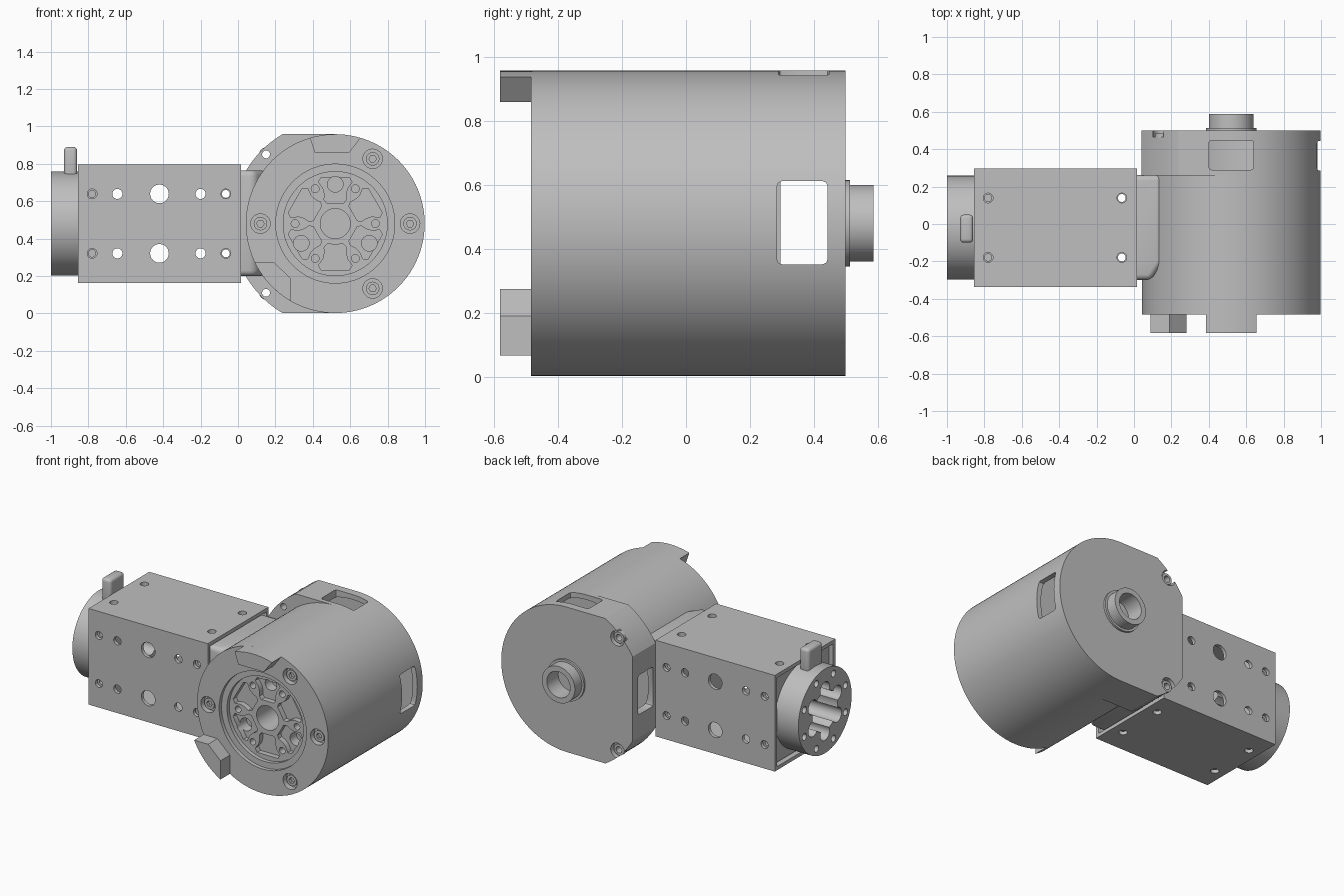
import bpy, bmesh, math
from mathutils import Matrix, Vector

if "Cube" in bpy.data.objects:
    bpy.data.objects.remove(bpy.data.objects["Cube"], do_unlink=True)

grey = bpy.data.materials.new("machined_grey")
grey.use_nodes = True
COLOUR = (0.52, 0.52, 0.52, 1)
grey.diffuse_color = COLOUR
grey.node_tree.nodes["Principled BSDF"].inputs["Base Color"].default_value = COLOUR

CX, CZ = 0.52, 0.48       # motor axis
TY = -0.02                # tube axis
R = 0.478                 # motor radius
FRONT, BACK = -0.485, 0.5
parts = []


def finish(bm, name):
    bmesh.ops.recalc_face_normals(bm, faces=bm.faces)
    me = bpy.data.meshes.new(name)
    bm.to_mesh(me)
    bm.free()
    me.materials.append(grey)
    ob = bpy.data.objects.new(name, me)
    bpy.context.scene.collection.objects.link(ob)
    return ob


def prism(name, points, start, end, axis="y"):
    """Extrude a 2D outline along an axis (y: points are x,z; z: x,y; x: y,z)."""
    place = {"x": lambda a, b, t: (t, a, b),
             "y": lambda a, b, t: (a, t, b),
             "z": lambda a, b, t: (a, b, t)}[axis]
    bm = bmesh.new()
    face = bm.faces.new([bm.verts.new(place(a, b, start)) for a, b in points])
    new = bmesh.ops.extrude_face_region(bm, geom=[face])["geom"]
    shift = Vector(place(0, 0, end - start))
    bmesh.ops.translate(bm, vec=shift, verts=[v for v in new if isinstance(v, bmesh.types.BMVert)])
    return finish(bm, name)


def polar(a, b, r, deg):
    return a + r * math.cos(math.radians(deg)), b + r * math.sin(math.radians(deg))


def cyl(name, a, b, r, start, end, axis="y", seg=24):
    return prism(name, [polar(a, b, r, 360 * i / seg) for i in range(seg)], start, end, axis)


def box(name, x, y, z):
    return prism(name, [(x[0], y[0]), (x[1], y[0]), (x[1], y[1]), (x[0], y[1])], z[0], z[1], "z")


def apply(ob, mod):
    with bpy.context.temp_override(object=ob, active_object=ob, selected_objects=[ob]):
        bpy.ops.object.modifier_apply(modifier=mod.name)


def cut(ob, *cutters, keep=False):
    for c in cutters:
        mod = ob.modifiers.new("cut", "BOOLEAN")
        mod.operation, mod.solver, mod.object = "DIFFERENCE", "EXACT", c
        apply(ob, mod)
        if not keep:
            bpy.data.objects.remove(c, do_unlink=True)


def round_edges(ob, width, segments=4):
    mod = ob.modifiers.new("round", "BEVEL")
    mod.width, mod.segments, mod.limit_method = width, segments, "ANGLE"
    apply(ob, mod)


# Motor barrel with stepped output recess
barrel = cyl("motor_barrel", CX, CZ, R, FRONT, 0.26, seg=128)
cut(barrel, cyl("c", CX, CZ, 0.318, -0.6, FRONT + 0.025, seg=96))
cut(barrel, cyl("c", CX, CZ, 0.278, -0.6, FRONT + 0.05, seg=96))
for deg in (0, 60, 180, 300):
    a, b = polar(CX, CZ, 0.4, deg)
    cut(barrel, cyl("c", a, b, 0.052, -0.6, FRONT + 0.04), cyl("c", a, b, 0.022, -0.6, FRONT + 0.09))
    head = cyl("face_screw", a, b, 0.036, FRONT + 0.015, FRONT + 0.045)
    cut(head, cyl("c", a, b, 0.02, -0.6, FRONT + 0.035, seg=6))
    parts.append(head)

# Output hub: petal pockets, screw holes and central bore
petal = [(0.258, 17), (0.24, 22), (0.2, 19), (0.17, 20), (0.14, 25), (0.118, 22), (0.112, 10)]
hub_face = FRONT + 0.05
for k in range(6):
    mid = 30 + 60 * k
    outline = [polar(CX, CZ, r, mid + d) for r, d in petal]
    outline += [polar(CX, CZ, r, mid - d) for r, d in reversed(petal)]
    cut(barrel, prism("c", outline, -0.6, hub_face + 0.035))
    a, b = polar(CX, CZ, 0.215, 60 * k)
    cut(barrel, cyl("c", a, b, 0.021, -0.6, hub_face + 0.05, seg=16))
    if k % 2:
        a, b = polar(CX, CZ, 0.21, mid)
        cut(barrel, cyl("c", a, b, 0.042, -0.6, hub_face + 0.1))
cut(barrel, cyl("c", CX, CZ, 0.08, -0.6, hub_face + 0.2, seg=48))
parts.append(barrel)

# Rear cap: half round, with a squared left side and clipped corners
outer = 0.555
corner = math.degrees(math.asin(R / outer))
side = math.degrees(math.acos(0.48 / outer))
outline = [polar(CX, CZ, R, -90 + 180 * i / 64) for i in range(65)]
upper = [polar(CX, CZ, outer, 180 - corner + (corner - side) * i / 8) for i in range(9)]
outline += upper + [(x, 2 * CZ - z) for x, z in reversed(upper)]
cap = prism("rear_cap", outline, 0.26, BACK)
cut(cap, cyl("c", CX, CZ, 0.445, 0.275, 0.465, seg=96))
side_window = box("c", (-0.2, 1.2), (0.285, 0.443), (0.352, 0.612))
top_window = box("c", (0.4, 0.64), (0.29, 0.447), (0.6, 1.2))
for w in (side_window, top_window):
    round_edges(w, 0.015, 2)
cut(cap, side_window, top_window)
for z in (0.85, 2 * CZ - 0.85):
    cut(cap, cyl("c", 0.15, z, 0.05, BACK - 0.035, 0.7), cyl("c", 0.15, z, 0.021, 0.1, 0.7))
    ring = cyl("cap_screw", 0.15, z, 0.037, BACK - 0.04, BACK - 0.015)
    cut(ring, cyl("c", 0.15, z, 0.021, 0.1, 0.7))
    parts.append(ring)

# Rear boss with a bore
boss = cyl("rear_boss", CX, CZ, 0.12, BACK - 0.02, 0.587, seg=64)
flange = cyl("boss_flange", CX, CZ, 0.135, BACK - 0.01, BACK + 0.014, seg=64)
bore = cyl("c", CX, CZ, 0.085, 0.4, 0.7, seg=48)
for ob in (boss, flange):
    cut(ob, bore, keep=True)
cut(cap, bore)
core = cyl("boss_floor", CX, CZ, 0.1, 0.45, 0.468, seg=48)
parts += [cap, boss, flange, core]


# Front locating tabs
def rim(a0, a1):
    return [polar(CX, CZ, R, a0 + (a1 - a0) * i / 10) for i in range(11)]


top_tab = prism("top_tab", [(0.61, 0.86), *rim(73.5, 106.5), (0.43, 0.86)][:1] and
                [(0.595, 0.86), *rim(73.5, 106.5), (0.41, 0.86)], -0.583, FRONT + 0.005)
low = math.degrees(math.asin(0.205 / R))
low_end = math.degrees(math.acos(0.24 / R))
low_tab = prism("lower_tab", [(0.19, 0.275), *rim(180 + low, 180 + low_end), (0.28, 0.19)],
                -0.583, FRONT + 0.005)
parts += [top_tab, low_tab]

# Square tube and its inserts
tube = box("square_tube", (-0.855, 0.015), (TY - 0.316, TY + 0.316), (CZ - 0.317, CZ + 0.317))
cut(tube, box("c", (-1.1, 0.3), (TY - 0.293, TY + 0.293), (CZ - 0.293, CZ + 0.293)))
mount = prism("motor_mount", [(-0.13, -0.3), (0.09, -0.3), (0.15, -0.21), (0.15, 0.262), (-0.13, 0.262)],
              0.2, 0.765, "z")
round_edges(mount, 0.03)
plug = box("end_plug", (-0.83, -0.71), (TY - 0.285, TY + 0.285), (CZ - 0.285, CZ + 0.285))

# Screw and lightening holes
for s in (-1, 1):
    z, y = CZ + 0.159 * s, TY + 0.159 * s
    for x, r in ((-0.78, 0.026), (-0.645, 0.027), (-0.42, 0.05), (-0.2, 0.027), (-0.065, 0.026)):
        cut(tube, cyl("c", x, z, r, -0.6, 0.6))
    for x in (-0.78, -0.065):
        cut(tube, cyl("c", x, y, 0.026, -0.2, 1.2, "z"))
    cut(mount, cyl("c", -0.065, z, 0.021, -0.6, 0.6), cyl("c", -0.065, y, 0.021, -0.2, 1.2, "z"))
    for t in (-1, 1):
        a, b = sorted((TY + t * 0.24, TY + t * 0.4))
        cut(plug, cyl("c", -0.78, z, 0.019, a, b))
        a, b = sorted((CZ + t * 0.24, CZ + t * 0.4))
        cut(plug, cyl("c", -0.78, y, 0.019, a, b, "z"))

# End collar with lobed bore and a ring of holes
collar = cyl("end_collar", TY, CZ, 0.278, -1.0, -0.82, "x", 96)
lobes = [cyl("c", TY, CZ, 0.13, -1.2, -0.5, "x", 48)]
for k in range(6):
    a, b = polar(TY, CZ, 0.145, 60 * k + 30)
    lobes.append(cyl("c", a, b, 0.048, -1.2, -0.5, "x"))
cut(collar, *lobes, keep=True)
cut(plug, *lobes)
for k in range(8):
    a, b = polar(TY, CZ, 0.232, 45 * k + 22.5)
    cut(collar, cyl("c", a, b, 0.022, -1.2, -0.9, "x", 16))
tab = box("collar_tab", (-0.93, -0.86), (-0.1, 0.05), (0.72, 0.89))
round_edges(tab, 0.02)
parts += [tube, mount, plug, collar, tab]

# Smooth shading with sharp edges kept
for ob in bpy.context.view_layer.objects:
    ob.select_set(ob in parts)
bpy.context.view_layer.objects.active = barrel
bpy.ops.object.shade_smooth_by_angle(angle=math.radians(30))
